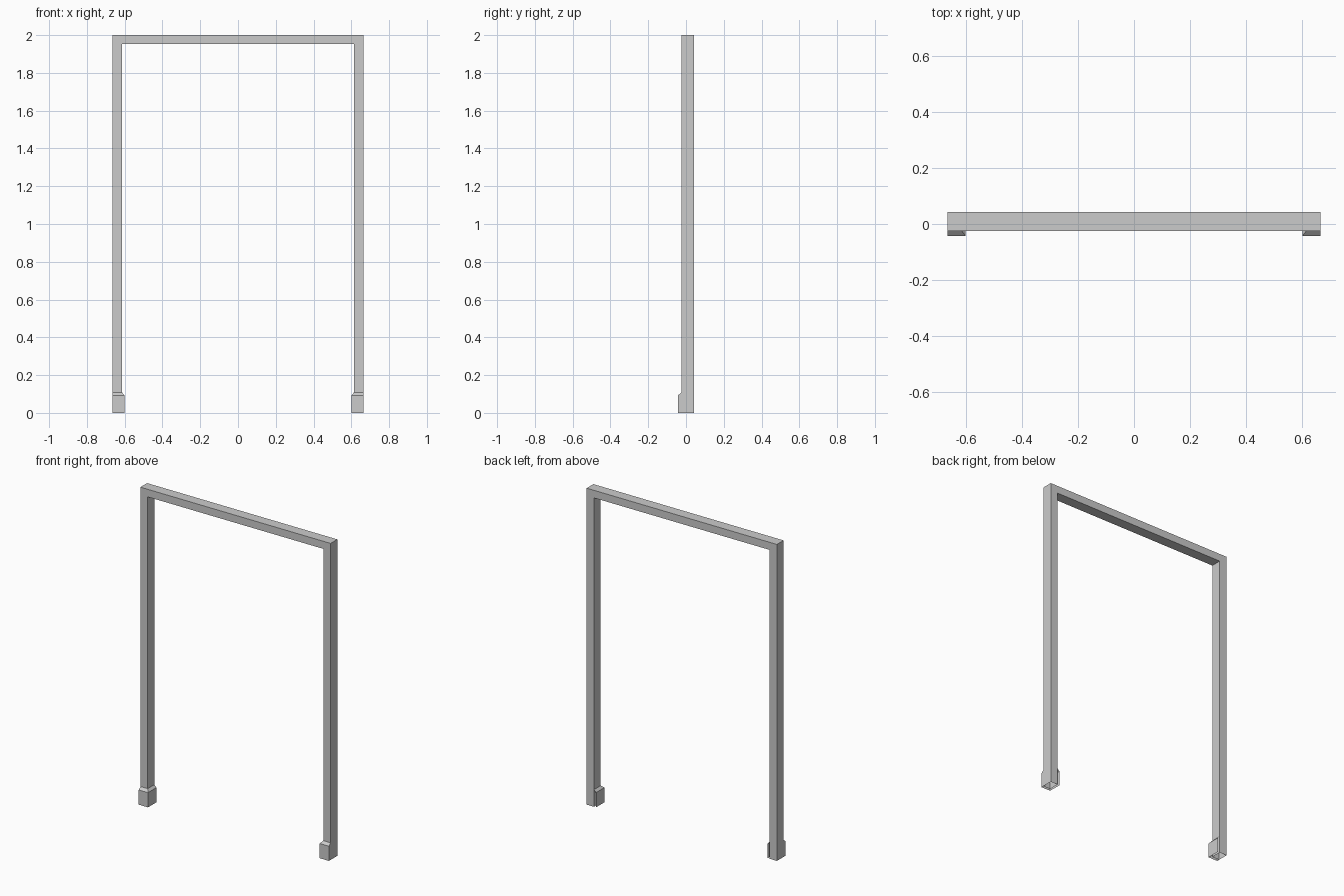
import bpy
import bmesh

cube = bpy.data.objects.get("Cube")
if cube:
    bpy.data.objects.remove(cube, do_unlink=True)

# Main dimensions
OUTER, INNER, FOOT_INNER = 0.665, 0.614, 0.60
FRONT, BACK, FOOT_FRONT = -0.025, 0.042, -0.042
TOP, BEAM_BOTTOM = 2.0, 1.952
FOOT_HEIGHTS = (0.0, 0.093, 0.108)

grey = bpy.data.materials.new("light_grey")
grey.use_nodes = True
grey.diffuse_color = (0.6, 0.6, 0.6, 1)
grey.node_tree.nodes["Principled BSDF"].inputs["Base Color"].default_value = (0.6, 0.6, 0.6, 1)


def finish(bm, name):
    mesh = bpy.data.meshes.new(name)
    bm.to_mesh(mesh)
    bm.free()
    mesh.materials.append(grey)
    obj = bpy.data.objects.new(name, mesh)
    bpy.context.collection.objects.link(obj)
    return obj


def build_frame():
    """Door surround: an upside-down U profile with open leg ends."""
    bm = bmesh.new()
    half = [(OUTER, 0), (OUTER, TOP)]
    inner = [(-INNER, 0), (-INNER, BEAM_BOTTOM), (INNER, BEAM_BOTTOM), (INNER, 0)]
    profile = half + [(-x, z) for x, z in reversed(half)] + inner
    front = [bm.verts.new((x, FRONT, z)) for x, z in profile]
    back = [bm.verts.new((x, BACK, z)) for x, z in profile]
    bm.faces.new(reversed(front))
    bm.faces.new(back)
    for i in range(len(profile)):
        j = (i + 1) % len(profile)
        if profile[i][1] or profile[j][1]:
            bm.faces.new((front[i], front[j], back[j], back[i]))
    bmesh.ops.recalc_face_normals(bm, faces=bm.faces)
    finish(bm, "door_frame")


def build_foot(name, side):
    """Plinth block: a thin shell round the leg, bevelled in at the top."""
    bm = bmesh.new()
    wide = [(OUTER, FRONT), (OUTER, FOOT_FRONT), (FOOT_INNER, FOOT_FRONT), (FOOT_INNER, BACK)]
    tight = [(OUTER, FRONT), (OUTER, FRONT), (INNER, FRONT), (INNER, BACK)]
    rings = [[bm.verts.new((side * x, y, z)) for x, y in path]
             for path, z in zip((wide, wide, tight), FOOT_HEIGHTS)]
    for low, high in zip(rings, rings[1:]):
        for i in range(len(wide) - 1):
            quad = [low[i], high[i], high[i + 1], low[i + 1]]
            bm.faces.new(quad if side > 0 else quad[::-1])
    bmesh.ops.remove_doubles(bm, verts=bm.verts, dist=0.0005)
    finish(bm, name)


build_frame()
build_foot("left_plinth", 1)
build_foot("right_plinth", -1)
